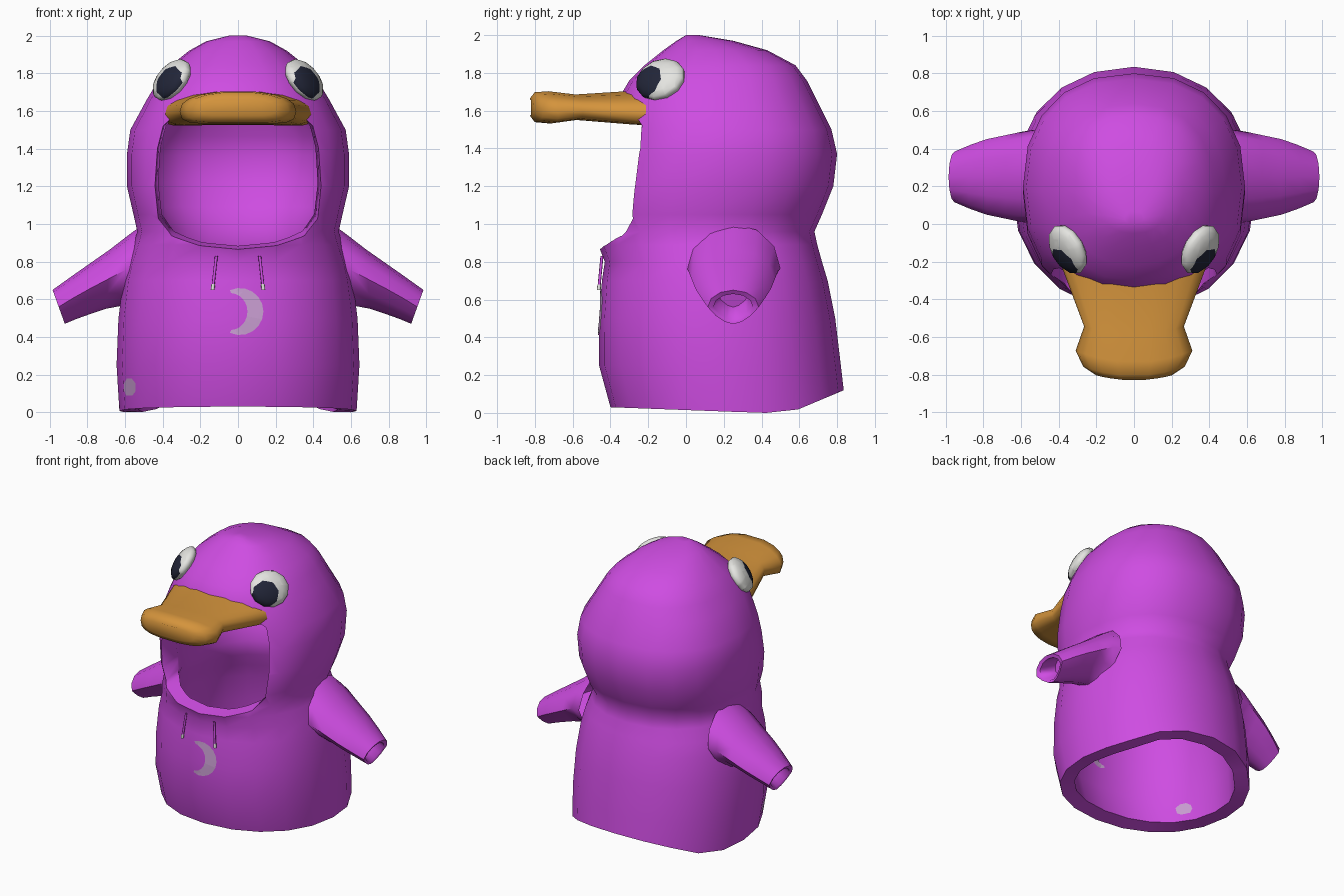
import bpy, bmesh, math
from mathutils import Vector
from mathutils.bvhtree import BVHTree

if "Cube" in bpy.data.objects:
    bpy.data.objects.remove(bpy.data.objects["Cube"], do_unlink=True)


def make_material(name, *rgb):
    mat = bpy.data.materials.new(name)
    mat.use_nodes = True
    mat.diffuse_color = (*rgb, 1)
    shader = next(n for n in mat.node_tree.nodes if n.type == 'BSDF_PRINCIPLED')
    shader.inputs["Base Color"].default_value = (*rgb, 1)
    return mat


purple = make_material("purple fabric", .62, .073, .76)
orange = make_material("orange beak", .66, .295, .045)
white = make_material("eye white", .78, .78, .75)
dark = make_material("dark pupil", .016, .019, .04)
lilac = make_material("pale lilac print", .60, .35, .66)


def finish(name, bm, *materials):
    bmesh.ops.recalc_face_normals(bm, faces=bm.faces[:])
    mesh = bpy.data.meshes.new(name)
    bm.to_mesh(mesh)
    bm.free()
    obj = bpy.data.objects.new(name, mesh)
    bpy.context.collection.objects.link(obj)
    for mat in materials:
        mesh.materials.append(mat)
    return obj


def activate(obj):
    bpy.ops.object.select_all(action='DESELECT')
    obj.select_set(True)
    bpy.context.view_layer.objects.active = obj


def smooth(obj, degrees=50):
    activate(obj)
    bpy.ops.object.shade_smooth_by_angle(angle=math.radians(degrees))


def ring(center, across, along, sides, power=2.0):
    """Superellipse ring spanned by two half-axis vectors."""
    points = []
    for i in range(sides):
        angle = math.tau * i / sides
        c, s = math.cos(angle), math.sin(angle)
        u = math.copysign(abs(c) ** (2 / power), c)
        v = math.copysign(abs(s) ** (2 / power), s)
        points.append(Vector(center) + Vector(across) * u + Vector(along) * v)
    return points


def loft(name, rings, mat, cap_start=False, cap_end=False):
    bm = bmesh.new()
    loops = [[bm.verts.new(p) for p in points] for points in rings]
    for low, high in zip(loops, loops[1:]):
        for i in range(len(low)):
            j = (i + 1) % len(low)
            bm.faces.new((low[i], low[j], high[j], high[i]))
    if cap_start:
        bm.faces.new(loops[0])
    if cap_end:
        bm.faces.new(loops[-1])
    return finish(name, bm, mat)


# Hooded body shell: height, half width, front, back
body_profile = [
    (.02, .63, -.40, .835), (.25, .645, -.46, .82), (.5, .635, -.46, .79),
    (.7, .61, -.445, .75), (.8, .585, -.43, .72), (.89, .555, -.465, .695),
    (.96, .535, -.465, .68), (1.05, .555, -.465, .72), (1.2, .59, -.445, .78),
    (1.37, .59, -.41, .80), (1.5, .572, -.375, .77), (1.66, .485, -.36, .69),
    (1.76, .425, -.3, .64), (1.84, .36, -.22, .58), (1.92, .26, -.12, .43),
    (1.97, .17, -.05, .25), (2.0, .05, .0, .07)]
rings = [ring((0, (f + b) / 2, z), (w, 0, 0), (0, (b - f) / 2, 0), 20,
              2.3 if z > 1 else 2.15) for z, w, f, b in body_profile]
for p in rings[0]:
    # Hem sinks toward the rear and then lifts at the back
    p.z = max(0, .03 - (p.y + .4) * .0375) + max(0, p.y - .55) * .42
body = loft("hooded_body", rings, purple, cap_end=True)
shell = body.modifiers.new("fabric thickness", 'SOLIDIFY')
shell.thickness = .1
shell.offset = -1

# Face opening, narrowing toward the inside
half_opening = [(0, .895), (.2, .91), (.35, .945), (.425, 1.025), (.445, 1.2),
                (.435, 1.4), (.405, 1.52), (.36, 1.56)]
outline = half_opening + [(-x, z) for x, z in reversed(half_opening[1:])]
cutter = loft("opening_cutter", [[Vector((x * scale, y, 1.56 - (1.56 - z) * scale))
                                  for x, z in outline]
                                 for y, scale in ((-1, 1.2), (.05, .9))], purple, True, True)
cutter.hide_render = True
cut = body.modifiers.new("face opening", 'BOOLEAN')
cut.operation = 'DIFFERENCE'
cut.solver = 'EXACT'
cut.object = cutter
activate(body)
for modifier in list(body.modifiers):
    bpy.ops.object.modifier_apply(modifier=modifier.name)
bpy.data.objects.remove(cutter, do_unlink=True)
smooth(body)

# Sleeves: upper edge, lower edge and depth of each section; the cuff turns inward
sleeve_sections = [
    ((.5, 1.0), (.56, .53), .25), ((.57, .95), (.62, .565), .24),
    ((.68, .865), (.70, .55), .22), ((.78, .795), (.79, .52), .2),
    ((.88, .725), (.86, .495), .17), ((.985, .65), (.92, .47), .135),
    ((.97, .63), (.92, .49), .105), ((.85, .69), (.81, .56), .085)]
for side, label in ((1, "left"), (-1, "right")):
    rings = []
    for (tx, tz), (bx, bz), depth in sleeve_sections:
        middle = Vector((side * (tx + bx) / 2, .25, (tz + bz) / 2))
        up = Vector((side * (tx - bx) / 2, 0, (tz - bz) / 2))
        points = ring(middle, (0, depth, 0), up, 12)
        for p in points:
            # Egg-shaped section, narrower underneath
            below = max(0, middle.z - p.z) / up.z
            p.y = middle.y + (p.y - middle.y) * (1 - .4 * below)
        rings.append(points)
    smooth(loft(label + "_sleeve", rings, purple, cap_end=True), 60)

# Beak: depth position, half width, half height
beak_sections = [(-.1, .415, .09), (-.3, .39, .088), (-.58, .265, .068),
                 (-.725, .31, .086), (-.795, .27, .08), (-.82, .2, .045)]
rings = [ring((0, y, 1.62), (w, 0, 0), (0, 0, h), 18, 2.9) for y, w, h in beak_sections]
for points in rings:
    for p in points:
        p.z -= .25 * p.x ** 2
        p.y += .65 * p.x ** 2 - .01
smooth(loft("beak", rings, orange, True, True), 60)

# Eyes with an octagonal pupil cut into the surface
for side, label in ((1, "left"), (-1, "right")):
    normal = Vector((side * .72, -.40, .56)).normalized()
    center = Vector((side * .352, -.135, 1.765))
    pupil = Vector((side * .36, -.2, 1.748))
    turn = normal.to_track_quat('Z', 'Y')
    bm = bmesh.new()
    bmesh.ops.create_uvsphere(bm, u_segments=12, v_segments=10, radius=1)
    for v in bm.verts:
        v.co = center + turn @ Vector((v.co.x * .142, v.co.y * .128, v.co.z * .06))
    directions = [turn @ Vector((math.cos(a), math.sin(a), 0))
                  for a in (math.tau * (k + .5) / 8 for k in range(8))]
    for d in directions:
        bmesh.ops.bisect_plane(bm, geom=bm.verts[:] + bm.edges[:] + bm.faces[:],
                               plane_co=pupil + d * .085, plane_no=d)
    for face in bm.faces:
        middle = face.calc_center_median()
        in_pupil = max((middle - pupil).dot(d) for d in directions) < .085
        face.material_index = int(in_pupil and (middle - center).dot(normal) > 0)
    smooth(finish(label + "_eye", bm, white, dark))

# Printed shapes laid on the front, outside and inside the fabric
bpy.context.view_layer.update()
surface = BVHTree.FromObject(body, bpy.context.evaluated_depsgraph_get())


def print_strip(name, pairs, inside):
    start, direction = (.1, -1) if inside else (-2, 1)
    bm = bmesh.new()
    rows = []
    for pair in pairs:
        row = []
        for step in range(5):
            x, z = Vector(pair[0]).lerp(Vector(pair[1]), step / 4)
            x *= .83 if inside else 1
            hit = surface.ray_cast(Vector((x, start, z)), Vector((0, direction, 0)))[0]
            y = hit.y if hit else -.2
            row.append(bm.verts.new((x, y - direction * .006, z)))
        rows.append(row)
    for a, b in zip(rows, rows[1:]):
        for i in range(4):
            bm.faces.new((a[i], a[i + 1], b[i + 1], b[i]))
    obj = finish(name, bm, lilac)
    if (obj.data.polygons[0].normal.y < 0) == inside:
        obj.data.flip_normals()


moon = []
for i in range(13):
    t = -1 + i / 6
    outer, inner = t * math.radians(115), t * math.radians(88)
    moon.append(((.01 + .125 * math.cos(outer), .535 + .125 * math.sin(outer)),
                 (-.04 + .09 * math.cos(inner), .535 + .098 * math.sin(inner))))
patch = [((-.595, .09), (-.56, .09)), ((-.607, .12), (-.545, .11)),
         ((-.605, .155), (-.545, .155)), ((-.59, .18), (-.565, .18))]
for inside, label in ((False, "outer"), (True, "inner")):
    print_strip(label + "_crescent", moon, inside)
    print_strip(label + "_patch", patch, inside)


# Drawstrings with pale tips
def cord(name, top, bottom, radius, mat):
    rings = [ring(p, (radius, 0, 0), (0, radius, 0), 8) for p in (top, bottom)]
    smooth(loft(name, rings, mat, True, True))


for side, label in ((1, "left"), (-1, "right")):
    top = Vector((side * .115, -.445, .83))
    bottom = Vector((side * .135, -.462, .65))
    joint = top.lerp(bottom, .83)
    cord(label + "_drawstring", top, joint, .008, purple)
    cord(label + "_drawstring_tip", joint, bottom, .01, white)
